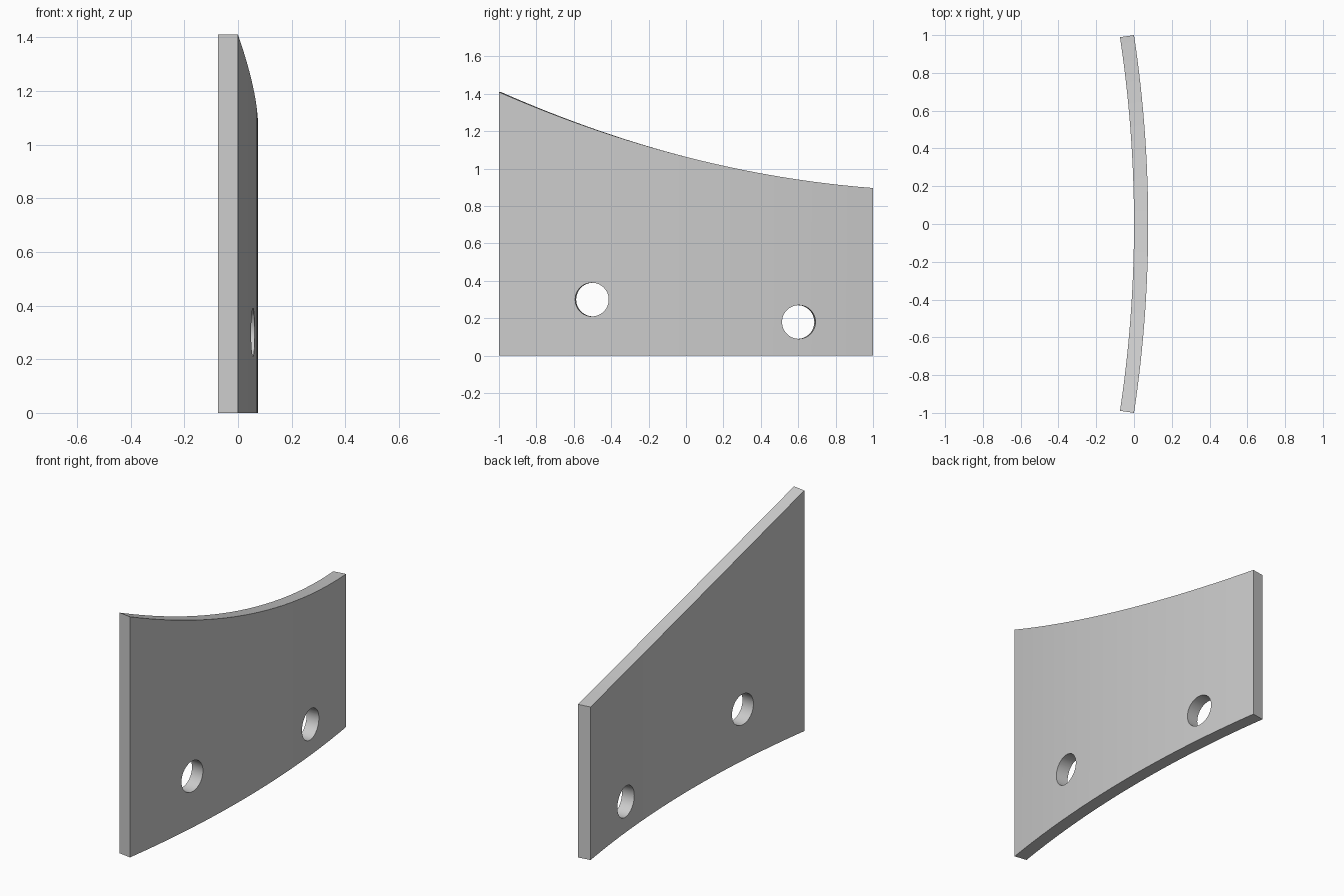
import bpy, bmesh, math
from mathutils import Matrix, Vector

if "Cube" in bpy.data.objects:
    bpy.data.objects.remove(bpy.data.objects["Cube"], do_unlink=True)

BULGE = 0.075
THICK = 0.075
RADIUS = (1 + BULGE ** 2) / (2 * BULGE)
CENTRE = BULGE - RADIUS
HALF_ANGLE = math.asin(1 / RADIUS)
STEPS = 64

grey = bpy.data.materials.new("plain grey")
grey.use_nodes = True
colour = (0.6, 0.6, 0.6, 1)
grey.diffuse_color = colour
grey.node_tree.nodes["Principled BSDF"].inputs["Base Color"].default_value = colour


def make_object(name, bm):
    bmesh.ops.recalc_face_normals(bm, faces=bm.faces)
    mesh = bpy.data.meshes.new(name)
    bm.to_mesh(mesh)
    bm.free()
    mesh.materials.append(grey)
    obj = bpy.data.objects.new(name, mesh)
    bpy.context.collection.objects.link(obj)
    return obj


def on_arc(angle, radius, z):
    return Vector((CENTRE + radius * math.cos(angle), radius * math.sin(angle), z))


# Curved plate: a four-corner section swept along the arc, with a sloping top
bm = bmesh.new()
rings = []
for i in range(STEPS + 1):
    angle = HALF_ANGLE * (2 * i / STEPS - 1)
    y = RADIUS * math.sin(angle)
    top = 1.063 - 0.2565 * y + 0.09 * y * y
    inner = RADIUS - THICK
    rings.append([bm.verts.new(on_arc(angle, r, z)) for r, z in
                  ((inner, 0), (RADIUS, 0), (RADIUS, top), (inner, top))])
for a, b in zip(rings, rings[1:]):
    for k in range(4):
        m = (k + 1) % 4
        bm.faces.new((a[k], a[m], b[m], b[k]))
bm.faces.new(rings[0])
bm.faces.new(rings[-1])
plate = make_object("curved_plate", bm)

# Round holes drilled square to the curved surface
cutters = []
for y, z in ((-0.503, 0.3), (0.603, 0.18)):
    angle = math.asin(y / RADIUS)
    bm = bmesh.new()
    turn = Matrix.Rotation(angle, 4, 'Z') @ Matrix.Rotation(math.pi / 2, 4, 'Y')
    place = Matrix.Translation(on_arc(angle, RADIUS - THICK / 2, z))
    bmesh.ops.create_cone(bm, cap_ends=True, segments=48, radius1=0.09, radius2=0.09,
                          depth=0.3, matrix=place @ turn)
    cutter = make_object("hole_cutter", bm)
    cutter.hide_render = True
    cutters.append(cutter)

bpy.ops.object.select_all(action='DESELECT')
plate.select_set(True)
bpy.context.view_layer.objects.active = plate
for cutter in cutters:
    mod = plate.modifiers.new("hole", 'BOOLEAN')
    mod.operation = 'DIFFERENCE'
    mod.solver = 'EXACT'
    mod.object = cutter
    bpy.ops.object.modifier_apply(modifier=mod.name)
    bpy.data.objects.remove(cutter, do_unlink=True)

bpy.ops.object.shade_smooth_by_angle(angle=math.radians(30))
